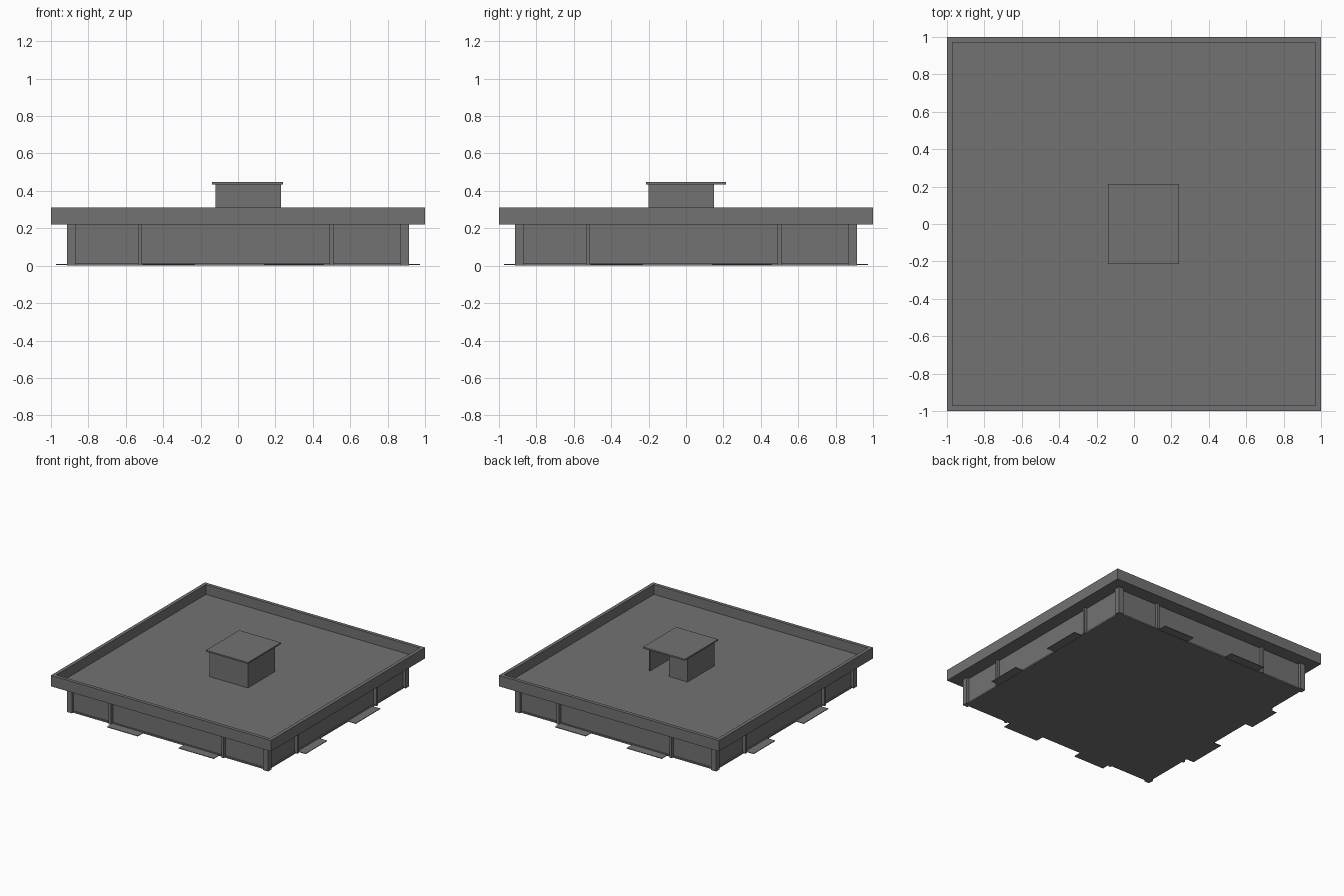
import bpy, bmesh, math
from mathutils import Matrix

if "Cube" in bpy.data.objects:
    bpy.data.objects.remove(bpy.data.objects["Cube"])

grey = bpy.data.materials.new("concrete_grey")
grey.diffuse_color = (0.17, 0.17, 0.17, 1.0)
grey.use_nodes = True
grey.node_tree.nodes["Principled BSDF"].inputs["Base Color"].default_value = grey.diffuse_color


def build(name, boxes, quarter_turns=1):
    """One object from boxes (x0,x1,y0,y1,z0,z1), repeated round the z axis."""
    bm = bmesh.new()
    for turn in range(quarter_turns):
        spin = Matrix.Rotation(turn * math.pi / 2, 4, 'Z')
        for x0, x1, y0, y1, z0, z1 in boxes:
            place = Matrix.Translation(((x0 + x1) / 2, (y0 + y1) / 2, (z0 + z1) / 2))
            size = Matrix.Diagonal((x1 - x0, y1 - y0, z1 - z0, 1))
            bmesh.ops.create_cube(bm, size=1, matrix=spin @ place @ size)
    mesh = bpy.data.meshes.new(name)
    bm.to_mesh(mesh)
    bm.free()
    mesh.materials.append(grey)
    obj = bpy.data.objects.new(name, mesh)
    bpy.context.collection.objects.link(obj)
    return obj


# roof tray: slab whose top face is inset and sunk to leave a parapet
roof = build("roof_tray", [(-1, 1, -1, 1, 0.22, 0.31)])
bm = bmesh.new()
bm.from_mesh(roof.data)
top = [f for f in bm.faces if f.normal.z > 0.9]
bmesh.ops.inset_region(bm, faces=top, thickness=0.04)
sunk = bmesh.ops.extrude_discrete_faces(bm, faces=top)["faces"]
bmesh.ops.translate(bm, vec=(0, 0, -0.08), verts=list(sunk[0].verts))
bm.to_mesh(roof.data)
bm.free()

# ground floor
build("floor_slab", [(-0.9, 0.9, -0.9, 0.9, 0, 0.012)])

# recessed walls, the same on all four sides
build("walls", [(-0.87, 0.87, -0.89, -0.87, 0.012, 0.22)], 4)

# corner posts and slim posts either side of the middle bay
build("corner_posts", [(-0.915, -0.87, -0.915, -0.87, 0, 0.22)], 4)
build("slim_posts", [(-0.535, -0.515, -0.915, -0.87, 0, 0.22),
                     (0.49, 0.51, -0.915, -0.87, 0, 0.22)], 4)

# thin door steps sticking out of each middle bay
build("door_steps", [(-0.51, -0.23, -0.972, -0.88, 0.003, 0.008),
                     (0.14, 0.46, -0.972, -0.88, 0.003, 0.008)], 4)

# hollow stair house with a doorway at the back
build("stair_house", [(-0.12, 0.23, -0.20, -0.19, 0.23, 0.435),
                      (-0.12, -0.11, -0.19, 0.15, 0.23, 0.435),
                      (0.22, 0.23, -0.19, 0.15, 0.23, 0.435),
                      (-0.11, 0.05, 0.14, 0.15, 0.23, 0.435)])
build("stair_house_cap", [(-0.14, 0.24, -0.215, 0.215, 0.435, 0.447)])
